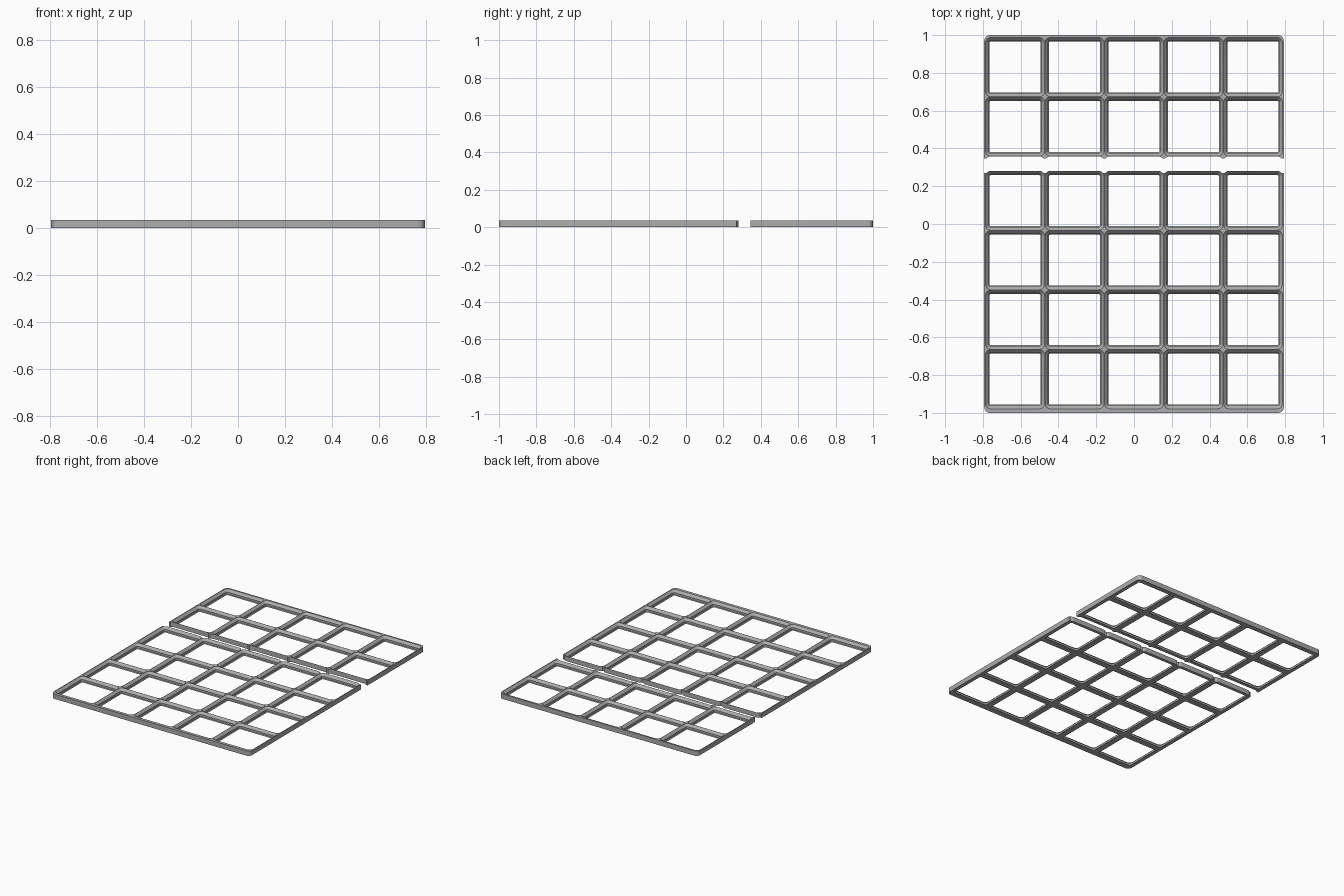
import bpy, bmesh
from math import sin, cos, pi, sqrt

cube = bpy.data.objects.get("Cube")
if cube:
    bpy.data.objects.remove(cube)

MM = 0.0075            # size of one millimetre
PITCH = 42 * MM        # cell spacing
HEIGHT = 4.65 * MM
RADIUS = 4 * MM
HALF_W = 0.793
COLS = 5
RIDGE = 0.0008         # half width of the ridge between cells

grey = bpy.data.materials.new("mid grey")
grey.use_nodes = True
grey.diffuse_color = (0.42, 0.42, 0.42, 1)
grey.node_tree.nodes["Principled BSDF"].inputs["Base Color"].default_value = grey.diffuse_color


def arc(cx, cy, r, start, steps=8):
    """Quarter circle, counter-clockwise from a start angle."""
    return [(cx + r * cos(start + pi / 2 * i / steps),
             cy + r * sin(start + pi / 2 * i / steps)) for i in range(steps + 1)]


def rounded_square(cx, cy, half, r):
    d = half - r
    pts = []
    for k, (sx, sy) in enumerate([(1, 1), (-1, 1), (-1, -1), (1, -1)]):
        pts += arc(cx + sx * d, cy + sy * d, r, k * pi / 2)
    return pts


def stack(bm, layers):
    """Closed solid through matching outlines at rising heights."""
    rings = [[bm.verts.new((x, y, z)) for x, y in pts] for z, pts in layers]
    bm.faces.new(rings[0][::-1])
    bm.faces.new(rings[-1])
    for a, b in zip(rings, rings[1:]):
        for i in range(len(a)):
            j = (i + 1) % len(a)
            bm.faces.new((a[i], a[j], b[j], b[i]))


def make_object(name, bm):
    bmesh.ops.recalc_face_normals(bm, faces=bm.faces)
    mesh = bpy.data.meshes.new(name)
    bm.to_mesh(mesh)
    bm.free()
    mesh.materials.append(grey)
    obj = bpy.data.objects.new(name, mesh)
    bpy.context.collection.objects.link(obj)
    return obj


def seam(y):
    """Jagged joint line, left to right, dipping between the cell corners."""
    offsets = [0.03, 0.024, 0.019, 0.014, 0.010, 0.006]
    pts = []
    for c in range(COLS + 1):
        ridge = (c - COLS / 2) * PITCH
        for o in [-v for v in offsets] + offsets[::-1]:
            depth = RADIUS - sqrt(RADIUS ** 2 - (RADIUS - abs(o)) ** 2)
            if abs(ridge + o) < HALF_W:
                pts.append((ridge + o, y - depth))
    # carry the line straight out to both side edges
    return [(-HALF_W, pts[0][1])] + pts + [(HALF_W, pts[-1][1])]


def grid_plate(name, outline, first_y, rows):
    bm = bmesh.new()
    stack(bm, [(0, outline), (HEIGHT, outline)])
    plate = make_object(name, bm)

    # stepped sockets: (height, inset) in millimetres
    profile = [(-0.3, 2.85), (0, 2.85), (0.7, 2.15), (2.5, 2.15), (4.65, 0), (5, 0)]
    bm = bmesh.new()
    for c in range(COLS):
        for r in range(rows):
            cx = (c - (COLS - 1) / 2) * PITCH
            cy = first_y + (r + 0.5) * PITCH
            stack(bm, [(z * MM, rounded_square(cx, cy, PITCH / 2 - RIDGE - i * MM,
                                               RADIUS - RIDGE - i * MM))
                       for z, i in profile])
    cutter = make_object(name + "_sockets", bm)
    cutter.hide_render = True

    mod = plate.modifiers.new("sockets", "BOOLEAN")
    mod.operation = "DIFFERENCE"
    mod.solver = "EXACT"
    mod.object = cutter
    bpy.ops.object.select_all(action="DESELECT")
    bpy.context.view_layer.objects.active = plate
    plate.select_set(True)
    bpy.ops.object.modifier_apply(modifier=mod.name)
    bpy.data.objects.remove(cutter)
    bpy.ops.object.shade_smooth_by_angle(angle=pi / 6)


SIDE = HALF_W - RADIUS
FRONT_SEAM, BACK_SEAM = 0.281, 0.358

# front plate: four rows, notched along its rear edge
front = (arc(-SIDE, -1 + RADIUS, RADIUS, pi) + arc(SIDE, -1 + RADIUS, RADIUS, 1.5 * pi)
         + seam(FRONT_SEAM)[::-1])
grid_plate("front_grid_plate", front, FRONT_SEAM - 4 * PITCH, 4)

# back plate: two rows, tabbed along its front edge
back = (seam(BACK_SEAM) + arc(SIDE, 1 - RADIUS, RADIUS, 0)
        + arc(-SIDE, 1 - RADIUS, RADIUS, pi / 2))
grid_plate("back_grid_plate", back, BACK_SEAM, 2)
